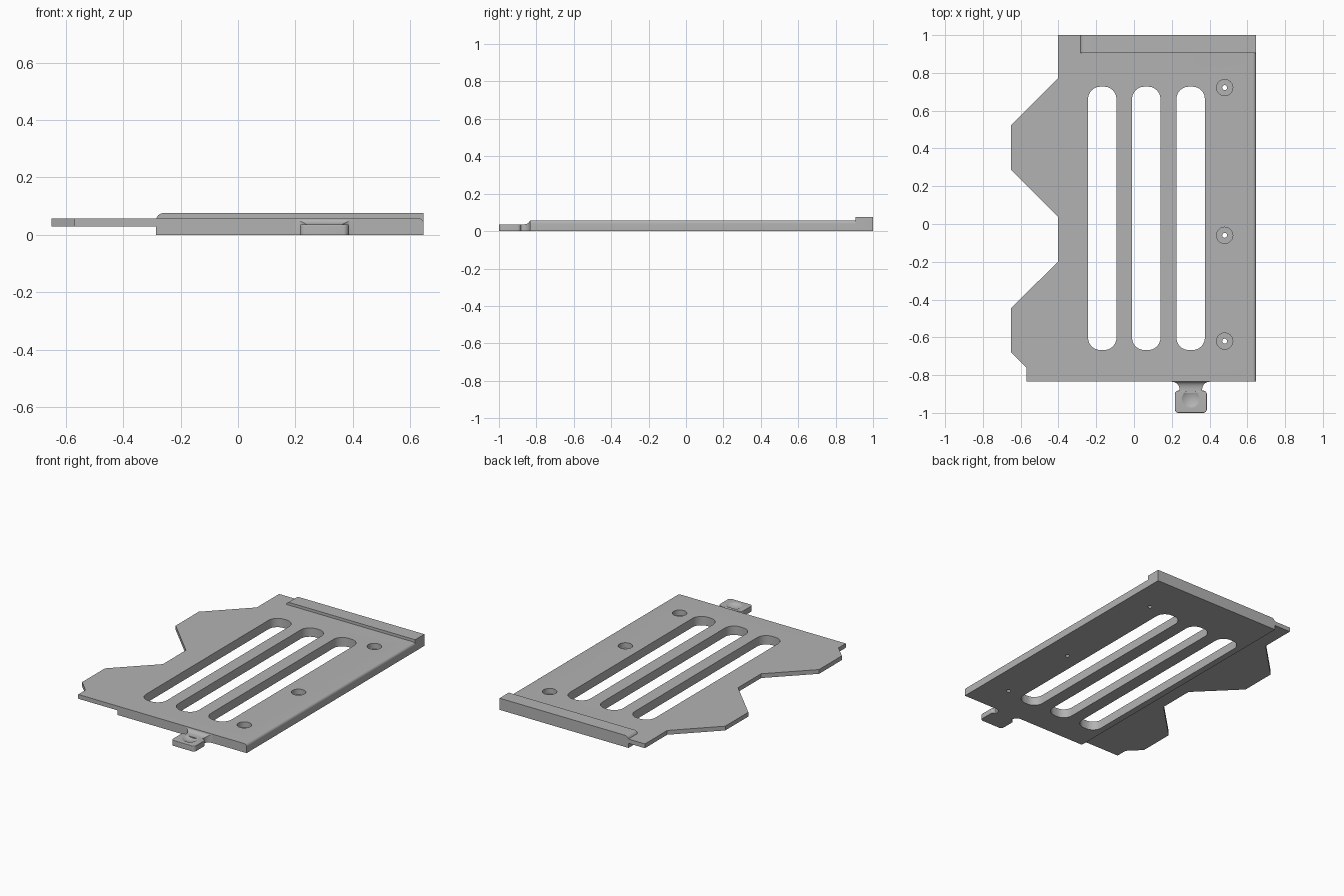
import bpy, bmesh, math
from mathutils import Vector

if "Cube" in bpy.data.objects:
    bpy.data.objects.remove(bpy.data.objects["Cube"])

grey = bpy.data.materials.new("plain grey")
grey.diffuse_color = (0.45, 0.45, 0.45, 1)
grey.use_nodes = True
grey.node_tree.nodes["Principled BSDF"].inputs["Base Color"].default_value = grey.diffuse_color


def finish(name, bm):
    bmesh.ops.recalc_face_normals(bm, faces=bm.faces[:])
    me = bpy.data.meshes.new(name)
    bm.to_mesh(me)
    bm.free()
    me.materials.append(grey)
    ob = bpy.data.objects.new(name, me)
    bpy.context.collection.objects.link(ob)
    return ob


def prism(name, pts, direction, bevel_test=None, width=0.0):
    """Extrude a closed 3D outline; optionally round the edges picked by a test."""
    bm = bmesh.new()
    face = bm.faces.new([bm.verts.new(p) for p in pts])
    ext = bmesh.ops.extrude_face_region(bm, geom=[face])
    moved = [g for g in ext["geom"] if isinstance(g, bmesh.types.BMVert)]
    bmesh.ops.translate(bm, verts=moved, vec=Vector(direction))
    bmesh.ops.recalc_face_normals(bm, faces=bm.faces[:])
    if bevel_test:
        edges = [e for e in bm.edges if bevel_test(*[v.co for v in e.verts])]
        bmesh.ops.bevel(bm, geom=edges, offset=width, segments=6, profile=0.5,
                        affect='EDGES')
    return finish(name, bm)


def rounded_rect(x0, x1, y0, y1, r, z, n=10):
    pts = []
    corners = [(x1 - r, y1 - r), (x0 + r, y1 - r), (x0 + r, y0 + r), (x1 - r, y0 + r)]
    for k, (cx, cy) in enumerate(corners):
        for i in range(n + 1):
            a = math.pi / 2 * (k + i / n)
            pts.append((cx + r * math.cos(a), cy + r * math.sin(a), z))
    return pts


def cylinder(name, x, y, r, z0, z1, n=40):
    pts = [(x + r * math.cos(2 * math.pi * i / n), y + r * math.sin(2 * math.pi * i / n), z0)
           for i in range(n)]
    return prism(name, pts, (0, 0, z1 - z0))


def combine(ob, other, op):
    mod = ob.modifiers.new(op.lower(), 'BOOLEAN')
    mod.operation, mod.object, mod.solver = op, other, 'EXACT'
    bpy.context.view_layer.objects.active = ob
    bpy.ops.object.modifier_apply(modifier=mod.name)
    bpy.data.objects.remove(other)


# Main plate with two side ears and a rounded right top edge
FRONT, RIGHT, STEP, TOP = -0.835, 0.647, -0.285, 0.058
outline = [(-0.57, FRONT), (RIGHT, FRONT), (RIGHT, 1), (-0.403, 1), (-0.403, 0.77),
           (-0.65, 0.523), (-0.65, 0.285), (-0.403, 0.038), (-0.403, -0.2),
           (-0.65, -0.445), (-0.65, -0.68), (-0.57, -0.76)]
plate = prism("plate", [(x, y, 0) for x, y in outline], (0, 0, TOP),
              lambda a, b: min(a.x, b.x) > 0.64 and min(a.z, b.z) > 0.05, 0.018)

# Thin left flange: cut away the underside beyond the step
under = prism("underside_cutter", [(-1, -1.2, -0.1), (STEP, -1.2, -0.1),
              (STEP, 1.2, -0.1), (-1, 1.2, -0.1)], (0, 0, 0.13))
combine(plate, under, 'DIFFERENCE')

# Raised rear rib with its left top corner rounded
rib = prism("rib", [(STEP, 0.905, 0), (RIGHT, 0.905, 0), (RIGHT, 0.905, 0.076),
            (STEP, 0.905, 0.076)], (0, 0.095, 0),
            lambda a, b: max(a.x, b.x) < -0.28 and min(a.z, b.z) > 0.07, 0.025)
combine(plate, rib, 'UNION')

# Three long slots
for x in (-0.168, 0.065, 0.3):
    slot = prism("slot_cutter", rounded_rect(x - 0.075, x + 0.075, -0.667, 0.727, 0.065, -0.1),
                 (0, 0, 0.3))
    combine(plate, slot, 'DIFFERENCE')

# Counterbored screw holes
for y in (0.722, -0.06, -0.62):
    combine(plate, cylinder("bore_cutter", 0.48, y, 0.043, 0.022, 0.2), 'DIFFERENCE')
    combine(plate, cylinder("hole_cutter", 0.48, y, 0.013, -0.1, 0.2, 24), 'DIFFERENCE')

# Front tab with softened top rim and a shallow finger dimple
TAB = 0.036
tab = prism("tab", rounded_rect(0.216, 0.386, -1, -0.882, 0.02, 0, 6), (0, 0, TAB),
            lambda a, b: min(a.z, b.z) > 0.03, 0.004)
bm = bmesh.new()
bmesh.ops.create_uvsphere(bm, u_segments=40, v_segments=32, radius=0.09)
bmesh.ops.translate(bm, verts=bm.verts[:], vec=(0.301, -0.925, TAB + 0.077))
combine(tab, finish("dimple_cutter", bm), 'DIFFERENCE')

# Neck flaring sideways and upwards from the tab into the plate
bm = bmesh.new()
rings = []
N = 8
for i in range(-1, N + 1):
    a = math.pi / 2 * max(i, 0) / N
    y = -0.895 if i < 0 else -0.875 + 0.04 * math.sin(a)
    f = 1 - math.cos(a)
    w, z = 0.06 + 0.04 * f, TAB - 0.001 + (TOP - TAB) * f
    rings.append([bm.verts.new((0.301 + s * w, y, h))
                  for s, h in ((-1, 0), (1, 0), (1, z), (-1, z))])
for r0, r1 in zip(rings, rings[1:]):
    for k in range(4):
        bm.faces.new((r0[k], r0[(k + 1) % 4], r1[(k + 1) % 4], r1[k]))
bm.faces.new(rings[0])
bm.faces.new(rings[-1])
neck = finish("neck", bm)

# Smooth the curved areas, keep the hard edges
for ob in (plate, tab, neck):
    bpy.ops.object.select_all(action='DESELECT')
    ob.select_set(True)
    bpy.context.view_layer.objects.active = ob
    bpy.ops.object.shade_smooth_by_angle(angle=math.radians(30))
